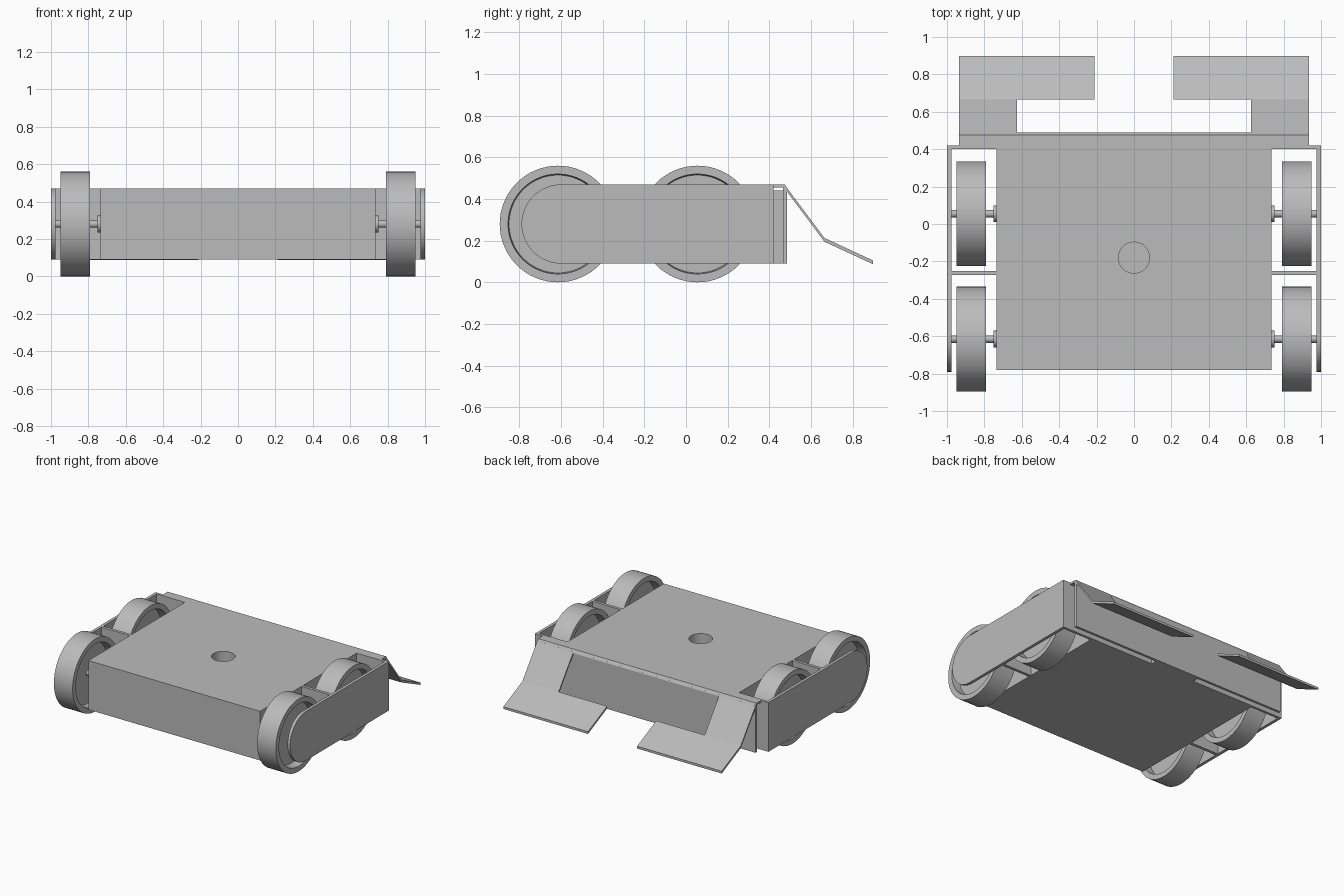
import bpy, bmesh, math
from mathutils import Matrix, Vector

if "Cube" in bpy.data.objects:
    bpy.data.objects.remove(bpy.data.objects["Cube"], do_unlink=True)

grey = bpy.data.materials.new("plain_grey")
grey.use_nodes = True
GREY = (0.5, 0.5, 0.5, 1)
grey.diffuse_color = GREY
grey.node_tree.nodes["Principled BSDF"].inputs["Base Color"].default_value = GREY

BOTTOM, TOP, AXLE_Z = 0.09, 0.47, 0.28
INNER, OUTER, WALL = 0.735, 1.0, 0.023


def finish(name, bm, smooth=False):
    bmesh.ops.recalc_face_normals(bm, faces=bm.faces)
    mesh = bpy.data.meshes.new(name)
    bm.to_mesh(mesh)
    bm.free()
    mesh.materials.append(grey)
    obj = bpy.data.objects.new(name, mesh)
    bpy.context.collection.objects.link(obj)
    if smooth:
        bpy.ops.object.select_all(action="DESELECT")
        obj.select_set(True)
        bpy.context.view_layer.objects.active = obj
        bpy.ops.object.shade_smooth_by_angle(angle=math.radians(30))
    return obj


def box(name, x, y, z):
    bm = bmesh.new()
    bmesh.ops.create_cube(bm, size=1)
    for v in bm.verts:
        v.co = [(a + b) / 2 + c * (b - a) for (a, b), c in zip((x, y, z), v.co)]
    return finish(name, bm)


def extrude_x(name, outline, x0, x1, smooth=False):
    """Extrude a closed (y, z) outline between two x positions."""
    bm = bmesh.new()
    face = bm.faces.new([bm.verts.new((x0, y, z)) for y, z in outline])
    new = bmesh.ops.extrude_face_region(bm, geom=[face])["geom"]
    bmesh.ops.translate(bm, vec=(x1 - x0, 0, 0),
                        verts=[v for v in new if isinstance(v, bmesh.types.BMVert)])
    return finish(name, bm, smooth)


def lathe_x(name, profile, y, steps=64):
    """Spin an (x, radius) profile about the axle line at y."""
    bm = bmesh.new()
    verts = [bm.verts.new((x, y, AXLE_Z + r)) for x, r in profile]
    edges = [bm.edges.new(pair) for pair in zip(verts, verts[1:])]
    bmesh.ops.spin(bm, geom=verts + edges, cent=(0, y, AXLE_Z), axis=(1, 0, 0),
                   angle=math.tau, steps=steps)
    bmesh.ops.remove_doubles(bm, verts=bm.verts, dist=0.0005)
    return finish(name, bm, True)


# Main body with a round blind hole in the lid
body = box("body", (-INNER, INNER), (-0.78, 0.41), (BOTTOM, TOP))
bm = bmesh.new()
bmesh.ops.create_cone(bm, cap_ends=True, segments=48, radius1=0.083, radius2=0.083,
                      depth=0.4, matrix=Matrix.Translation((0, -0.18, TOP)))
cutter = finish("hole_cutter", bm)
cutter.hide_render = True
cutter.hide_viewport = True
cut = body.modifiers.new("lid_hole", "BOOLEAN")
cut.operation = "DIFFERENCE"
cut.solver = "EXACT"
cut.object = cutter

# Rear wall, hinge block, cover strip and back plate
box("rear_wall", (-OUTER, OUTER), (0.40, 0.42), (BOTTOM, TOP))
box("hinge_block", (-0.19, 0.19), (0.42, 0.466), (BOTTOM, 0.44))
box("cover_strip", (-0.935, 0.935), (0.42, 0.47), (0.455, TOP))
box("back_plate", (-0.935, 0.935), (0.465, 0.485), (BOTTOM, 0.455))

# Side plates with a rounded front, cross braces, wheels and axles
arc = [(-0.60 - 0.19 * math.sin(a), AXLE_Z + 0.19 * math.cos(a))
       for a in (math.pi * i / 32 for i in range(33))]
plate = [(0.42, TOP)] + arc + [(0.42, BOTTOM)]
wheel = [(0.855, 0), (0.855, 0.235), (0.79, 0.24), (0.79, 0.28),
         (0.95, 0.28), (0.95, 0.24), (0.885, 0.235), (0.885, 0)]
axle = [(INNER, 0), (INNER, 0.045), (0.75, 0.045), (0.75, 0.02), (0.98, 0.02), (0.98, 0)]
for label, s in (("left", 1), ("right", -1)):
    extrude_x(label + "_side_plate", plate, s * (OUTER - WALL), s * OUTER, True)
    box(label + "_cross_brace", sorted((s * INNER, s * (OUTER - WALL))),
        (-0.273, -0.25), (BOTTOM, TOP))
    for end, y in (("front", -0.615), ("rear", 0.055)):
        lathe_x(f"{label}_{end}_wheel", [(s * x, r) for x, r in wheel], y)
        lathe_x(f"{label}_{end}_axle", [(s * x, r) for x, r in axle], y, 24)

# Bent rear flap: lip, steep arms beside the opening, and two shallow blades
T = Vector((0.0, -0.018))


def strip(points):
    """Thicken a (y, z) line downwards into a closed outline."""
    top = [Vector(p) for p in points]
    return top + [p + T for p in reversed(top)]


lip, bend, tip = (0.47, TOP), (0.665, 0.213), (0.898, 0.105)
below_lip = (0.49, 0.447)
extrude_x("flap_lip", strip([(0.465, TOP), (0.475, TOP), below_lip]), -0.935, 0.935)
for label, s in (("left", 1), ("right", -1)):
    extrude_x(label + "_flap_arm", strip([below_lip, bend]), s * 0.625, s * 0.935)
    extrude_x(label + "_flap_blade", strip([bend, tip]), s * 0.21, s * 0.935)
